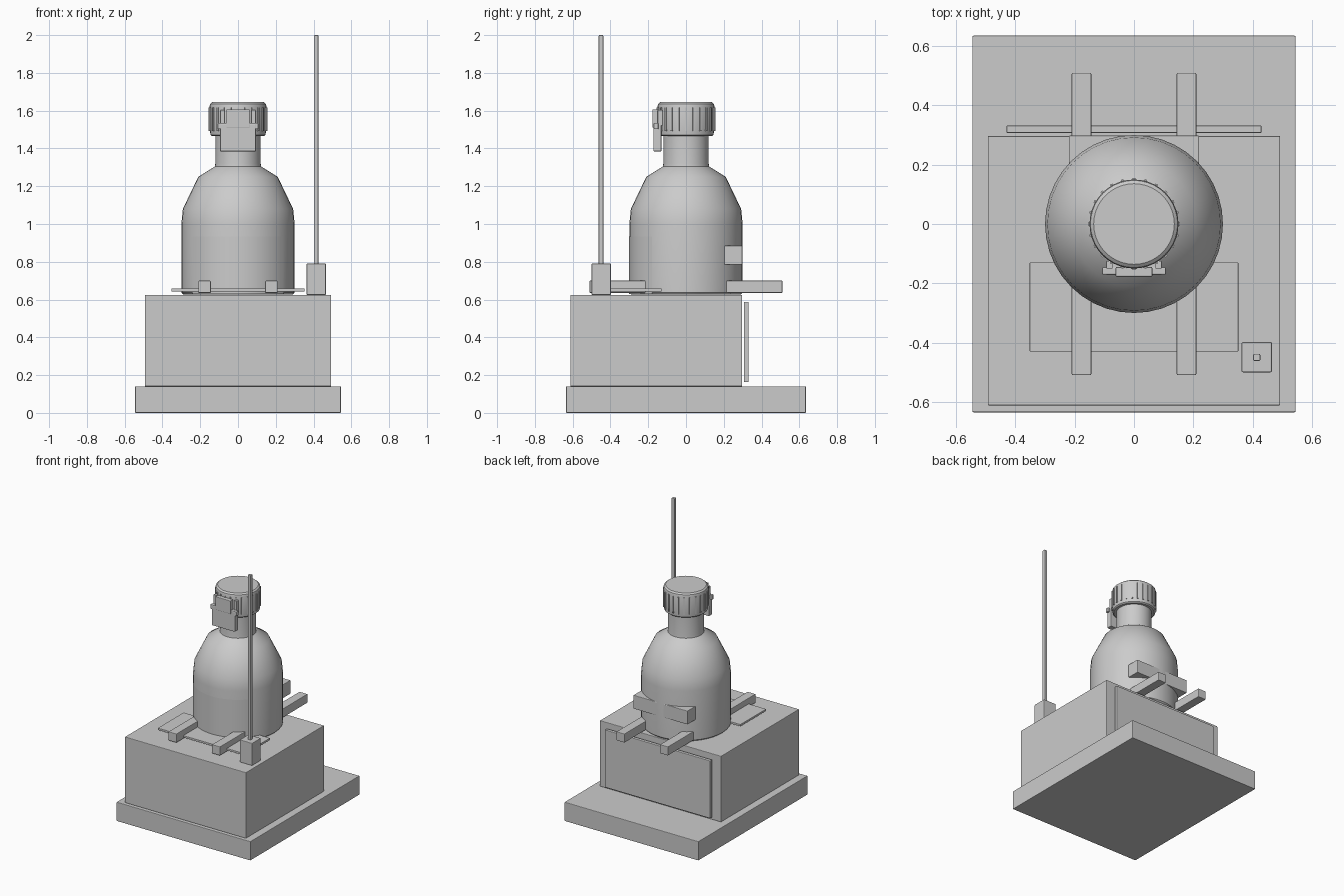
import bpy, bmesh, math
from mathutils import Vector

if "Cube" in bpy.data.objects:
    bpy.data.objects.remove(bpy.data.objects["Cube"])


def finish(name, bm, bevel=0.0, smooth=False):
    bmesh.ops.recalc_face_normals(bm, faces=bm.faces)
    me = bpy.data.meshes.new(name)
    bm.to_mesh(me)
    bm.free()
    ob = bpy.data.objects.new(name, me)
    bpy.context.collection.objects.link(ob)
    if bevel:
        mod = ob.modifiers.new("bevel", "BEVEL")
        mod.width = bevel
        mod.segments = 2
    if smooth:
        bpy.ops.object.select_all(action='DESELECT')
        ob.select_set(True)
        bpy.context.view_layer.objects.active = ob
        bpy.ops.object.shade_smooth_by_angle(angle=math.radians(35))
    return ob


def box(name, x0, x1, y0, y1, z0, z1, bevel=0.004):
    bm = bmesh.new()
    bmesh.ops.create_cube(bm, size=1)
    for v in bm.verts:
        v.co = Vector(((x0 + x1) / 2 + v.co.x * (x1 - x0),
                       (y0 + y1) / 2 + v.co.y * (y1 - y0),
                       (z0 + z1) / 2 + v.co.z * (z1 - z0)))
    return finish(name, bm, bevel)


def lathe(name, profile, seg):
    bm = bmesh.new()
    rings = [[bm.verts.new((r * math.cos(2 * math.pi * i / seg),
                            r * math.sin(2 * math.pi * i / seg), z))
              for i in range(seg)] for r, z in profile]
    for a, b in zip(rings, rings[1:]):
        for i in range(seg):
            j = (i + 1) % seg
            bm.faces.new((a[i], a[j], b[j], b[i]))
    bm.faces.new(rings[0])
    bm.faces.new(rings[-1])
    return finish(name, bm, smooth=True)


# base slab, housing and rear door
box("base_slab", -0.545, 0.545, -0.635, 0.635, 0, 0.14)
box("housing", -0.493, 0.493, -0.612, 0.297, 0.14, 0.625)
box("rear_panel", -0.43, 0.43, 0.307, 0.332, 0.163, 0.587)

# support rails, tray plate and rear stop bar
for side, sx in (("left", -1), ("right", 1)):
    c = sx * 0.177
    box(side + "_rail", c - 0.033, c + 0.033, -0.51, 0.51, 0.635, 0.70)
box("tray_plate", -0.352, 0.352, -0.43, -0.13, 0.643, 0.658, 0.002)
box("rear_stop_bar", -0.22, 0.22, 0.203, 0.298, 0.785, 0.885)

# mast and its foot
box("mast_foot", 0.363, 0.465, -0.50, -0.398, 0.625, 0.79)
box("mast", 0.402, 0.426, -0.462, -0.438, 0.78, 2.0, 0.004)

# bottle body
lathe("bottle", [(0.29, 0.627), (0.3, 0.637), (0.3, 1.0), (0.292, 1.08),
                 (0.21, 1.25), (0.122, 1.305), (0.12, 1.32), (0.12, 1.48)], 40)

# curved front label
bm = bmesh.new()
prev = None
for i in range(25):
    a = math.radians(-90 - 53 + 106 * i / 24)
    pair = [bm.verts.new((0.301 * math.cos(a), 0.301 * math.sin(a), z)) for z in (0.63, 0.935)]
    if prev:
        bm.faces.new((prev[0], pair[0], pair[1], prev[1]))
    prev = pair
finish("front_label", bm, smooth=True)

# screw cap with grip ribs
lathe("cap", [(0.138, 1.465), (0.146, 1.472), (0.15, 1.51), (0.15, 1.625),
              (0.147, 1.636), (0.136, 1.645)], 40)
bm = bmesh.new()
for i in range(24):
    a = 2 * math.pi * i / 24
    new = bmesh.ops.create_cube(bm, size=1)["verts"]
    for v in new:
        r, t = 0.149 + v.co.x * 0.012, v.co.y * 0.009
        v.co = Vector((r * math.cos(a) - t * math.sin(a),
                       r * math.sin(a) + t * math.cos(a), 1.555 + v.co.z * 0.125))
finish("cap_ribs", bm)

# latch on the front of the neck
box("latch_body", -0.095, 0.095, -0.172, -0.13, 1.385, 1.532)
box("latch_bar", -0.108, 0.108, -0.171, -0.146, 1.502, 1.535)
box("latch_tab", -0.062, 0.062, -0.178, -0.145, 1.51, 1.607)
for side, sx in (("left", -1), ("right", 1)):
    c = sx * 0.083
    box(side + "_latch_ear", c - 0.011, c + 0.011, -0.15, -0.125, 1.52, 1.603, 0.002)
